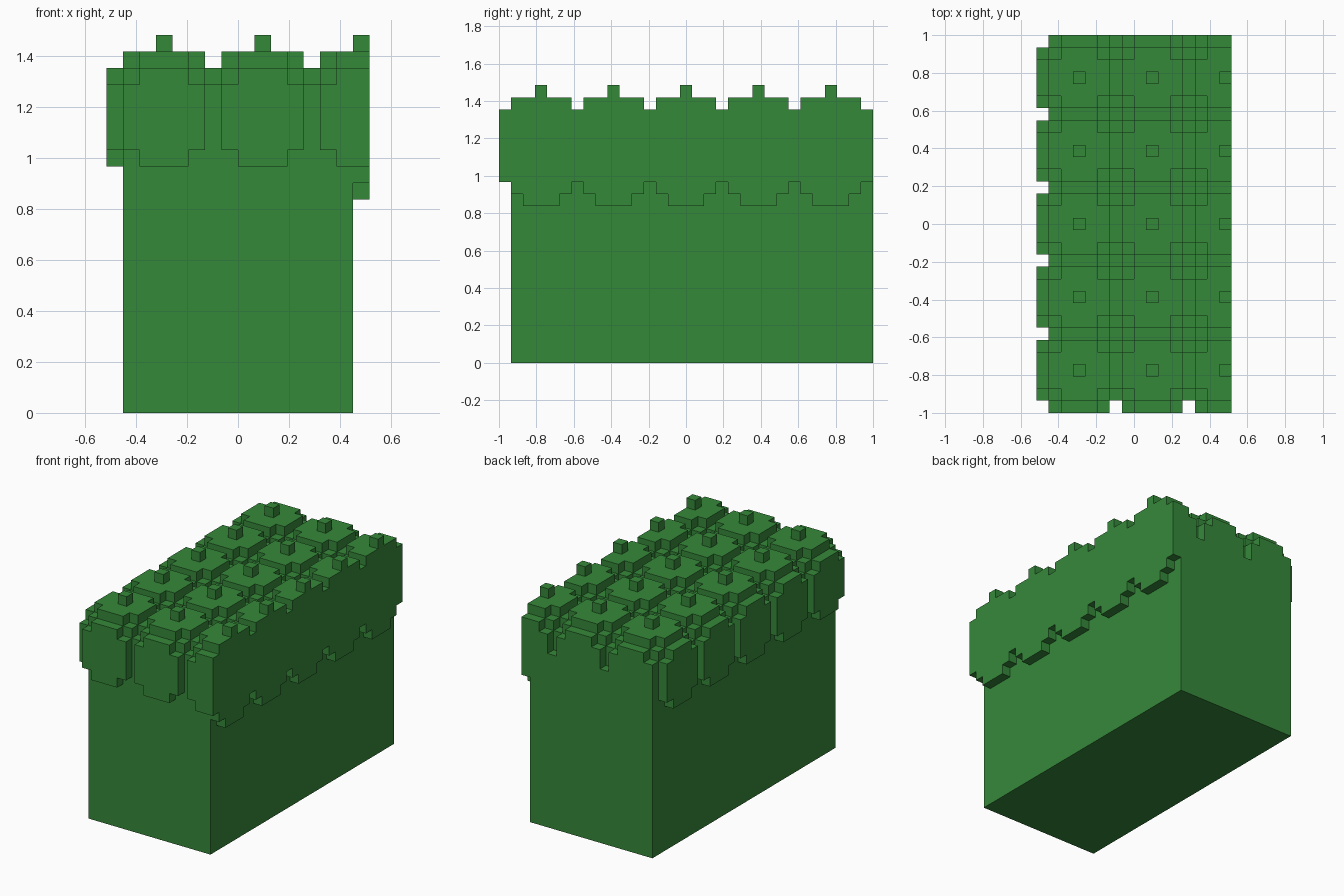
import bpy
import bmesh
from itertools import product
from mathutils import Vector

cube = bpy.data.objects.get("Cube")
if cube:
    bpy.data.objects.remove(cube, do_unlink=True)

# Block grid: sixteen wide, thirty-one deep, modules repeat every six blocks
WIDE, DEEP, STEP = 16, 31, 6
UNIT = 2 / DEEP
BASE_LOW, BASE_HIGH = (1, 1, 0), (15, 31, 18)

green = bpy.data.materials.new("leaf green")
green.use_nodes = True
colour = (0.036, 0.25, 0.042, 1)
green.diffuse_color = colour
green.node_tree.nodes["Principled BSDF"].inputs["Base Color"].default_value = colour


def place(point):
    return Vector((point[0] - WIDE / 2, point[1] - DEEP / 2, point[2])) * UNIT


def finish(name, bm):
    bmesh.ops.recalc_face_normals(bm, faces=bm.faces)
    mesh = bpy.data.meshes.new(name)
    bm.to_mesh(mesh)
    bm.free()
    mesh.materials.append(green)
    obj = bpy.data.objects.new(name, mesh)
    bpy.context.collection.objects.link(obj)
    return obj


def box(bm, low, high):
    verts = bmesh.ops.create_cube(bm, size=1)["verts"]
    a, b = place(low), place(high)
    for v in verts:
        v.co = (a + b) / 2 + v.co * (b - a)


def cells(low, high):
    return set(product(*(range(a, b) for a, b in zip(low, high))))


def in_base(cell):
    return all(a <= c < b for a, c, b in zip(BASE_LOW, cell, BASE_HIGH))


def notched(low, high, flat):
    """One-block-thick plate, thin along the flat axis, without its corners."""
    axes = [i for i in range(3) if i != flat]
    return {c for c in cells(low, high)
            if not all(c[i] in (low[i], high[i] - 1) for i in axes)}


def module(x, y):
    """Rounded leaf block: core, top and bottom pads, four side plates."""
    block = cells((x + 1, y + 1, 14), (x + 6, y + 6, 21))
    block |= notched((x + 1, y + 1, 21), (x + 6, y + 6, 22), 2)
    block |= cells((x + 2, y + 2, 13), (x + 5, y + 5, 14))
    for side in (0, 6):
        block |= notched((x + side, y + 1, 15), (x + side + 1, y + 6, 21), 0)
        block |= notched((x + 1, y + side, 15), (x + 6, y + side + 1, 21), 1)
    return block


# Plain lower hedge body
bm = bmesh.new()
box(bm, BASE_LOW, BASE_HIGH)
finish("hedge_base", bm)

# Repeating leaf blocks, cut off at the right side of the grid
corners = list(product(range(0, WIDE, STEP), range(0, DEEP - 1, STEP)))
leaves = set().union(*(module(x, y) for x, y in corners))
leaves = {c for c in leaves if c[0] < WIDE and not in_base(c)}

# Skin the leaf blocks with their exposed faces only
bm = bmesh.new()
points = {}


def vertex(p):
    if p not in points:
        points[p] = bm.verts.new(place(p))
    return points[p]


for cell in leaves:
    for axis, side in product(range(3), (0, 1)):
        beyond = list(cell)
        beyond[axis] += 2 * side - 1
        if tuple(beyond) in leaves or in_base(beyond):
            continue
        u, v = (axis + 1) % 3, (axis + 2) % 3
        ring = []
        for du, dv in ((0, 0), (1, 0), (1, 1), (0, 1)):
            p = list(cell)
            p[axis] += side
            p[u] += du
            p[v] += dv
            ring.append(vertex(tuple(p)))
        bm.faces.new(ring if side else ring[::-1])
bmesh.ops.dissolve_limit(bm, angle_limit=0.01, verts=bm.verts, edges=bm.edges)
finish("leaf_blocks", bm)

# Small bud on the middle of every block
bm = bmesh.new()
for x, y in corners:
    box(bm, (x + 3, y + 3, 22), (x + 4, y + 4, 23))
finish("leaf_buds", bm)
